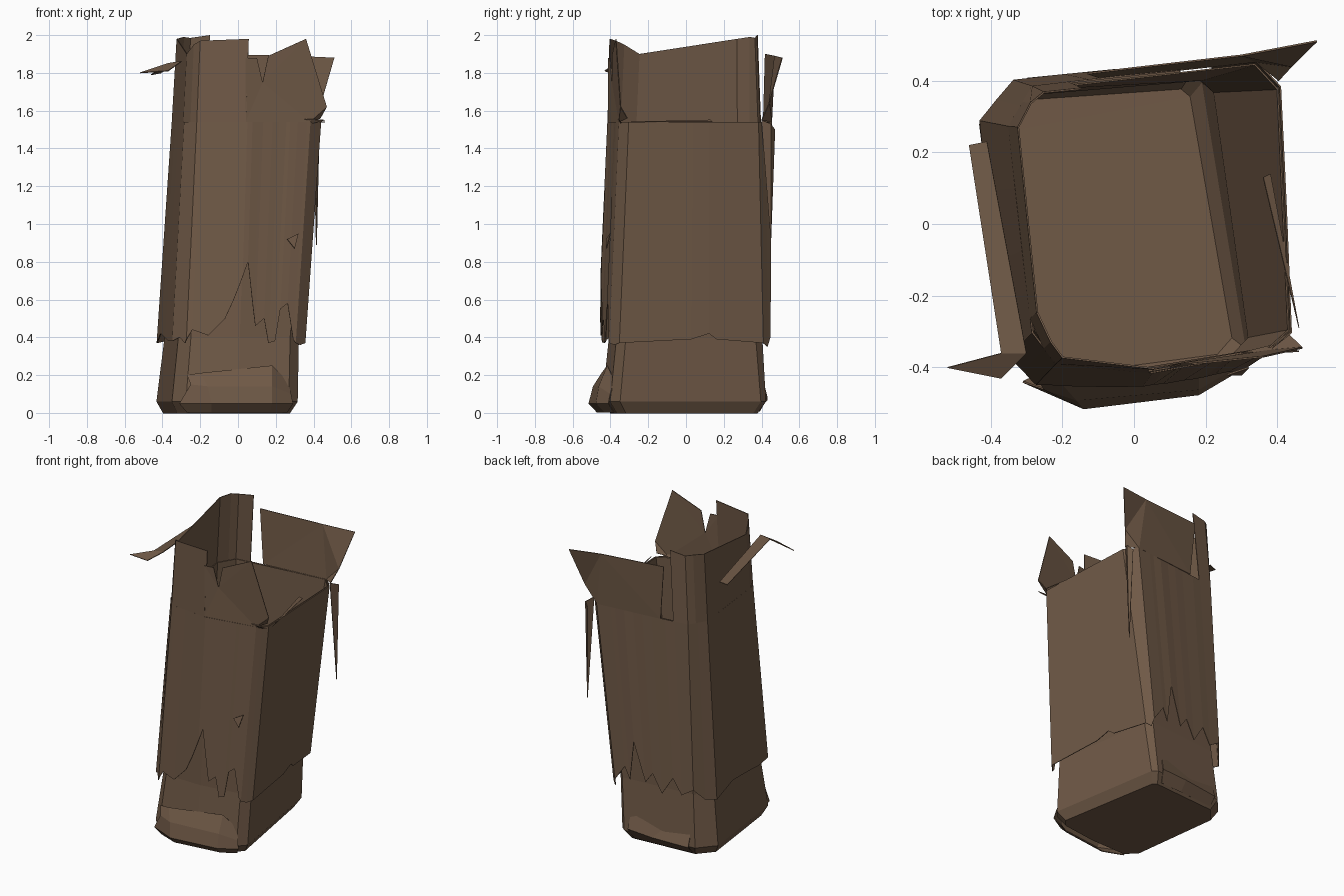
import bpy, bmesh
from math import floor
from mathutils import Vector

cube = bpy.data.objects.get("Cube")
if cube:
    bpy.data.objects.remove(cube, do_unlink=True)

# One brown for the whole model
BROWN = (0.16, 0.1, 0.062, 1)
mat = bpy.data.materials.new("weathered_brown")
mat.use_nodes = True
mat.diffuse_color = BROWN
shader = mat.node_tree.nodes["Principled BSDF"]
shader.inputs["Base Color"].default_value = BROWN
shader.inputs["Roughness"].default_value = 0.9

# Skewed outlines of the leaning shell, near the foot and near the rim
FOOT = [(-.34, -.36), (-.27, -.43), (0, -.43), (.26, -.39), (.305, -.34),
        (.185, .385), (.155, .41), (-.33, .375), (-.42, .27)]
RIM = [(-.28, -.3), (-.215, -.385), (.05, -.41), (.38, -.35), (.435, -.3),
       (.405, .38), (.34, .45), (-.28, .38), (-.345, .27)]
SIDES = len(FOOT)
FOOT_Z, RIM_Z = 0.06, 1.54


def shell_point(s, z, out=0.0):
    """Point on the leaning shell: s counts corners around, out pushes outward."""
    t = (z - FOOT_Z) / (RIM_Z - FOOT_Z)
    i = floor(s)
    corners = []
    for k in (i % SIDES, (i + 1) % SIDES):
        corners.append(Vector(FOOT[k]).lerp(Vector(RIM[k]), t))
    p = corners[0].lerp(corners[1], s - i)
    centre = Vector((-.06, 0)).lerp(Vector((.04, .02)), t)
    p += (p - centre).normalized() * out
    return (p.x, p.y, z)


def make(name, verts, faces):
    """Thin flat-faced sheet."""
    mesh = bpy.data.meshes.new(name)
    mesh.from_pydata(verts, [], faces)
    bm = bmesh.new()
    bm.from_mesh(mesh)
    bmesh.ops.recalc_face_normals(bm, faces=bm.faces)
    bmesh.ops.triangulate(bm, faces=[f for f in bm.faces if len(f.verts) > 4])
    bm.to_mesh(mesh)
    bm.free()
    mesh.materials.append(mat)
    ob = bpy.data.objects.new(name, mesh)
    bpy.context.collection.objects.link(ob)
    mod = ob.modifiers.new("thickness", 'SOLIDIFY')
    mod.thickness = 0.005
    mod.offset = 0


def loft(name, rows, closed=False, cap=False):
    """Skin rows of equal length; cap fills the first row."""
    n = len(rows[0])
    verts = [p for row in rows for p in row]
    faces = []
    for r in range(len(rows) - 1):
        for i in range(n if closed else n - 1):
            j = (i + 1) % n
            faces.append((r * n + i, r * n + j, (r + 1) * n + j, (r + 1) * n + i))
    if cap:
        faces.append(tuple(range(n)))
    make(name, verts, faces)


def shard(name, *points):
    make(name, points, [tuple(range(len(points)))])


def ring(z, out=0.0):
    return [shell_point(s, z, out) for s in range(SIDES)]


# Inner body: hollow tube with a slight flange and a chamfered bottom
loft("inner_body", [ring(0, -.035), ring(FOOT_Z, .012), ring(.4, -.02),
                    ring(RIM_Z, -.006)], closed=True, cap=True)

# Outer sleeve: torn lower edge as (corner position, height)
TEAR = [(0, .38), (.5, .4), (.9, .37), (1, .39), (1.1, .44), (1.4, .41),
        (1.7, .5), (1.85, .6), (2, .72), (2.08, .8), (2.2, .55), (2.25, .46),
        (2.4, .5), (2.5, .37), (2.62, .38), (2.68, .55), (2.8, .58),
        (2.95, .39), (3, .37), (3.5, .36), (4, .37), (4.5, .39), (4.62, .42),
        (4.67, .39), (5, .37), (5.6, .35), (6, .4), (6.15, .5), (6.2, .42),
        (6.3, .68), (6.4, .43), (6.5, .5), (6.6, .38), (6.75, .5), (6.85, .4),
        (7, .45), (7.5, .38), (8, .37), (8.3, .42), (8.6, .4), (8.8, .38)]
loft("torn_sleeve", [[shell_point(s, z, .03) for s, z in TEAR],
                     [shell_point(s, RIM_Z, .004) for s, z in TEAR]], closed=True)

# Standing collar around the back left, left and front left, as
# (corner position, height, outward lean)
COLLAR = [(6.84, 2, -.02), (7, 1.985, -.02), (7.4, 1.99, 0), (8, 1.98, 0),
          (8.93, 1.9, 0), (9.5, 1.95, 0), (10, 1.97, 0), (10.97, 1.98, 0)]
loft("torn_collar", [[shell_point(s, RIM_Z, .004) for s, z, lean in COLLAR],
                     [shell_point(s, z, lean) for s, z, lean in COLLAR]])

# Jagged flaps on the front and back rim
shard("front_flap", (.04, -.412, 1.54), (.38, -.353, 1.54), (.435, -.31, 1.56),
      (.47, -.345, 1.62), (.36, -.37, 1.98), (.16, -.39, 1.89),
      (.13, -.39, 1.75), (.1, -.4, 1.88), (.04, -.41, 1.88))
shard("back_flap", (-.1, .41, 1.54), (.34, .453, 1.54), (.405, .4, 1.55),
      (.44, .44, 1.64), (.51, .51, 1.88), (.3, .47, 1.89), (-.13, .42, 1.9))

# Peeled strip on the left wall, ending in a pointed leaf
make("peeled_strip",
     [(-.46, .22, 1.79), (-.41, .23, 1.8), (-.3, -.36, 1.86),
      (-.37, -.36, 1.85), (-.52, -.4, 1.8), (-.37, -.43, 1.81)],
     [(0, 1, 2, 3), (3, 2, 5, 4)])

# Loose splinters along the rim and on the sleeve
make("hanging_splinter",
     [(.4, .4, 1.55), (.43, .45, 1.53), (.4, .47, 1.5), (.415, .45, .89)],
     [(0, 1, 3), (1, 2, 3)])
shard("rim_splinter", (.36, .13, 1.55), (.38, .14, 1.54), (.46, -.29, 1.54))
shard("corner_splinter", (.3, -.36, 1.56), (.46, -.355, 1.55), (.38, -.34, 1.53))
shard("sleeve_splinter", (.26, -.42, .92), (.32, -.4, .95), (.3, -.42, .87))

# Bulging toe at the bottom of the front
loft("front_toe", [
    [(-.27, -.43, .2), (-.2, -.445, .21), (.18, -.415, .25), (.26, -.38, .17)],
    [(-.25, -.46, .15), (-.16, -.49, .14), (.18, -.46, .14), (.28, -.4, .1)],
    [(-.31, -.44, .05), (-.14, -.514, .05), (.18, -.475, .05), (.29, -.41, .05)],
    [(-.27, -.42, .004), (-.14, -.47, .004), (.17, -.43, .004), (.26, -.38, .004)]])

# Small wedge at the bottom of the back
loft("back_wedge", [
    [(.12, .4, .2), (-.1, .395, .12), (-.3, .38, .14)],
    [(.13, .43, .08), (-.05, .43, .07), (-.3, .405, .06)],
    [(.11, .39, .01), (-.05, .38, .01), (-.3, .36, .01)]])
